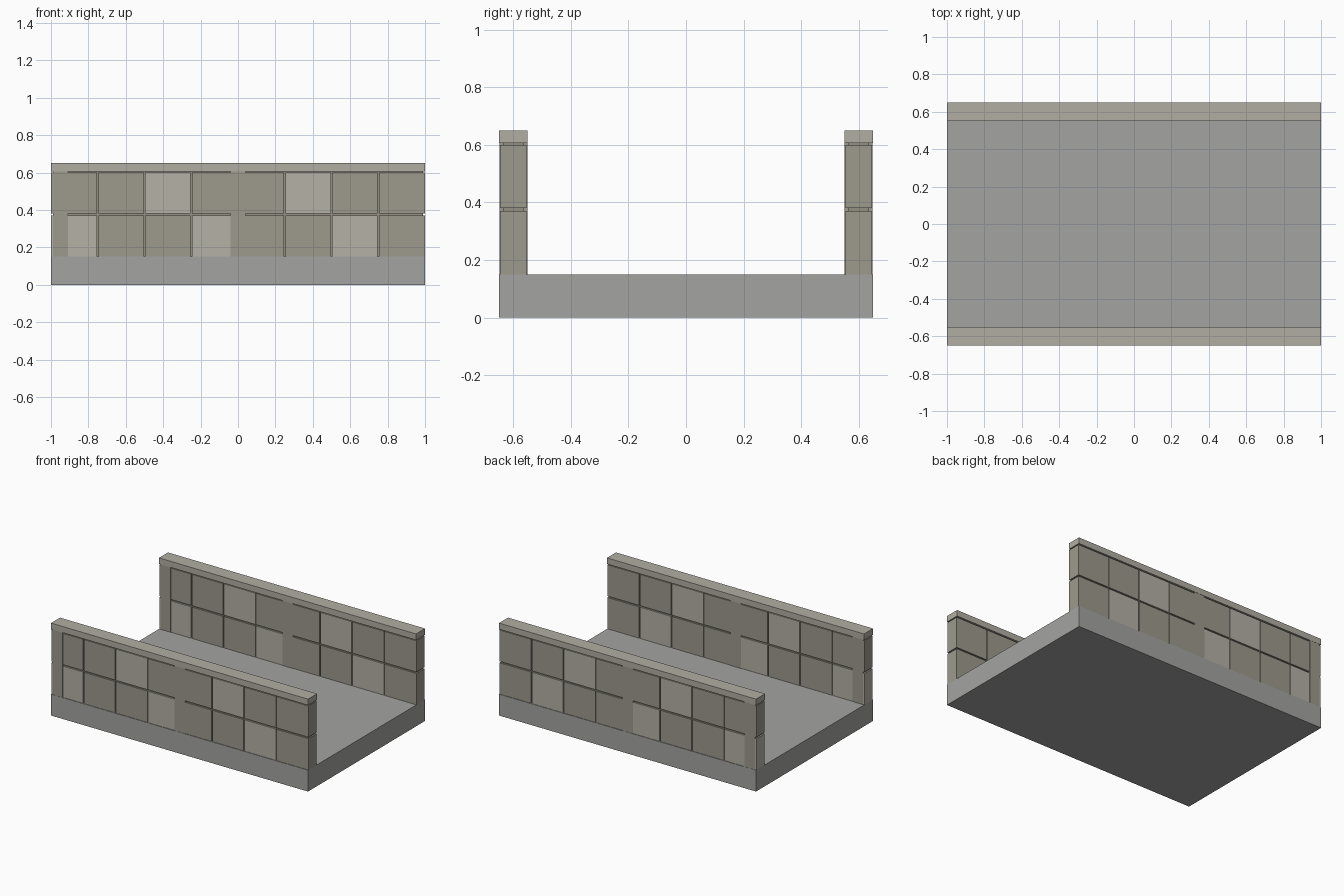
import bpy

if "Cube" in bpy.data.objects:
    bpy.data.objects.remove(bpy.data.objects["Cube"])


def material(name, rgb):
    m = bpy.data.materials.new(name)
    m.diffuse_color = (*rgb, 1)
    m.use_nodes = True
    m.node_tree.nodes["Principled BSDF"].inputs["Base Color"].default_value = m.diffuse_color
    return m


dark = material("dark_stone", (0.34, 0.32, 0.27))
light = material("light_stone", (0.46, 0.44, 0.38))
cap_mat = material("cap_stone", (0.44, 0.42, 0.36))
core_mat = material("mortar", (0.30, 0.28, 0.23))
deck_mat = material("deck_concrete", (0.37, 0.37, 0.36))


def box(name, x, y, z, mat):
    """Box from (min, max) ranges on each axis."""
    bpy.ops.mesh.primitive_cube_add(
        size=1, location=[(a + b) / 2 for a, b in (x, y, z)])
    o = bpy.context.object
    o.name = name
    o.scale = [b - a for a, b in (x, y, z)]
    bpy.ops.object.transform_apply(location=False, rotation=False, scale=True)
    o.data.materials.append(mat)
    return o


def around(c, half):
    return (c - half, c + half)


# Bridge deck
box("deck", (-1, 1), (-0.65, 0.65), (0, 0.15), deck_mat)

COURSES = ((0.15, 0.37), (0.38, 0.60))
BLOCK = 0.25
GAP = 0.003

for side, yc in (("front", -0.6), ("back", 0.6)):
    # Recessed mortar core and top cap
    box(side + "_wall_core", (-0.99, 0.99), around(yc, 0.036), (0.15, 0.61), core_mat)
    box(side + "_wall_cap", (-1, 1), around(yc, 0.05), (0.607, 0.65), cap_mat)

    # Two courses of blocks, every third one lighter
    for row, z in enumerate(COURSES):
        for i in range(8):
            x0 = -1 + i * BLOCK
            x = (x0 + (GAP if i else 0), x0 + BLOCK - (GAP if i < 7 else 0))
            box(f"{side}_block_{row}_{i}", x, around(yc, 0.046), z,
                light if (i + row) % 3 == 0 else dark)

    # Slightly proud posts
    for n, xc in enumerate((-0.95, 0)):
        box(f"{side}_post_{n}", around(xc, 0.04), around(yc, 0.0485), (0.15, 0.61), dark)
